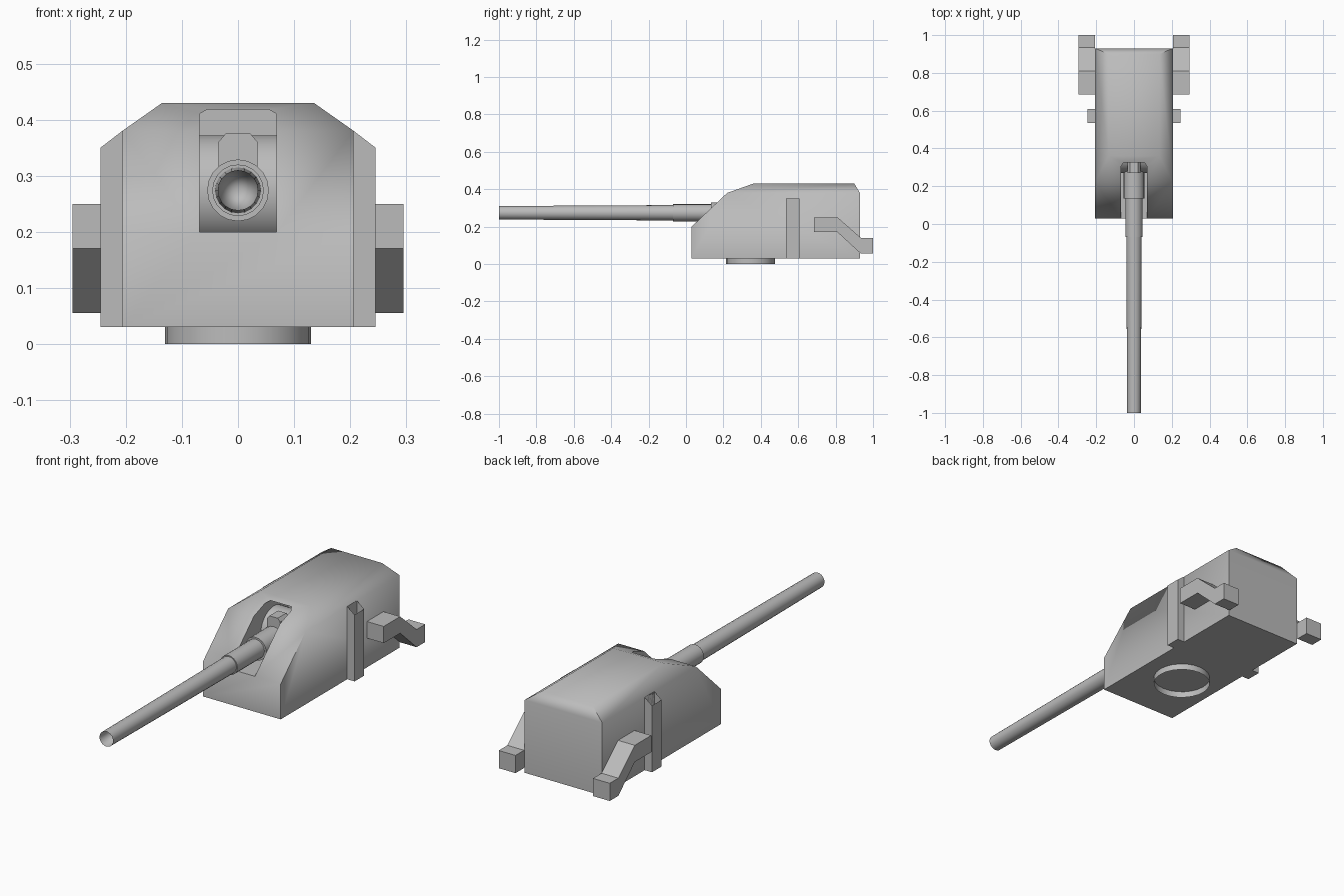
import bpy, bmesh, math
from mathutils import Matrix, Vector

if "Cube" in bpy.data.objects:
    bpy.data.objects.remove(bpy.data.objects["Cube"])

grey = bpy.data.materials.new("plain_grey")
grey.diffuse_color = (0.5, 0.5, 0.5, 1)
grey.use_nodes = True
grey.node_tree.nodes["Principled BSDF"].inputs["Base Color"].default_value = grey.diffuse_color


def finish(bm, name, recalc=True):
    if recalc:
        bmesh.ops.recalc_face_normals(bm, faces=bm.faces)
    me = bpy.data.meshes.new(name)
    bm.to_mesh(me)
    bm.free()
    me.materials.append(grey)
    ob = bpy.data.objects.new(name, me)
    bpy.context.collection.objects.link(ob)
    return ob


def smooth(ob, angle=60):
    bpy.ops.object.select_all(action='DESELECT')
    ob.select_set(True)
    bpy.context.view_layer.objects.active = ob
    bpy.ops.object.shade_smooth_by_angle(angle=math.radians(angle))


def prism(name, pts, a, b, axis, skip=None):
    """Extrude a 2D profile from a to b along x or y; skip leaves one side open."""
    bm = bmesh.new()
    put = (lambda p, t: (t, p[0], p[1])) if axis == 'x' else (lambda p, t: (p[0], t, p[1]))
    v0 = [bm.verts.new(put(p, a)) for p in pts]
    v1 = [bm.verts.new(put(p, b)) for p in pts]
    bm.faces.new(v0)
    bm.faces.new(v1[::-1])
    n = len(pts)
    for i in range(n):
        if i != skip:
            j = (i + 1) % n
            bm.faces.new((v0[i], v1[i], v1[j], v0[j]))
    return finish(bm, name)


def lathe(name, profile, z, steps):
    """Revolve (radius, y) points around the y direction at height z."""
    bm = bmesh.new()
    vs = [bm.verts.new((r, y, z)) for r, y in profile]
    es = [bm.edges.new(e) for e in zip(vs, vs[1:])]
    bmesh.ops.spin(bm, geom=vs + es, cent=(0, 0, z), axis=(0, 1, 0),
                   angle=2 * math.pi, steps=steps)
    bmesh.ops.remove_doubles(bm, verts=bm.verts, dist=1e-5)
    return finish(bm, name)


# Housing: side profile with a narrower raised roof
bm = bmesh.new()
side = [(0.03, 0.03), (0.03, 0.2), (0.22, 0.38), (0.93, 0.38), (0.93, 0.03)]
L = [bm.verts.new((-0.206, y, z)) for y, z in side]
R = [bm.verts.new((0.206, y, z)) for y, z in side]
roof = [bm.verts.new(p) for p in ((-0.135, 0.36, 0.43), (0.135, 0.36, 0.43),
                                  (0.135, 0.9, 0.43), (-0.135, 0.9, 0.43))]
bm.faces.new(L)
bm.faces.new(R[::-1])
for i, j in ((0, 1), (1, 2), (3, 4), (4, 0)):
    bm.faces.new((L[i], R[i], R[j], L[j]))
rim = [L[2], R[2], R[3], L[3]]
for i in range(4):
    j = (i + 1) % 4
    bm.faces.new((rim[i], rim[j], roof[j], roof[i]))
bm.faces.new(roof)
housing = finish(bm, "housing")

# Gun slot cut into the sloped front
slot = [(-0.069, 0.2), (0.069, 0.2), (0.069, 0.41), (0.055, 0.418),
        (-0.055, 0.418), (-0.069, 0.41)]
cutter = prism("slot_cutter", slot, -0.1, 0.48, 'y')
cutter.hide_render = True
mod = housing.modifiers.new("slot", 'BOOLEAN')
mod.operation = 'DIFFERENCE'
mod.solver = 'EXACT'
mod.object = cutter
bpy.context.view_layer.objects.active = housing
bpy.ops.object.modifier_apply(modifier=mod.name)
bpy.data.objects.remove(cutter)
smooth(housing)

# Round pivot behind the barrel
pivot = [(0.37 + 0.1 * math.cos(a), 0.272 + 0.1 * math.sin(a))
         for a in (2 * math.pi * i / 32 for i in range(32))]
smooth(prism("gun_pivot", pivot, -0.069, 0.069, 'x'), 40)

# Block above the breech
block = [(-0.035, 0.28), (0.035, 0.28), (0.035, 0.36), (0.022, 0.375),
         (-0.022, 0.375), (-0.035, 0.36)]
prism("breech_block", block, 0.27, 0.335, 'y')

# Tapered barrel with two sleeves and a hollow muzzle
smooth(lathe("barrel", [(0, -0.75), (0.036, -1), (0.041, -0.07), (0.046, -0.07),
                        (0.046, 0.135), (0.055, 0.135), (0.055, 0.29)], 0.274, 20), 40)

# Open turning ring under the housing
bm = bmesh.new()
bmesh.ops.create_cone(bm, cap_ends=False, segments=24, radius1=0.13, radius2=0.13,
                      depth=0.03, matrix=Matrix.Translation((0, 0.345, 0.015)))
smooth(finish(bm, "turning_ring"), 40)

# Side ribs (open at the top) and rear stepped brackets, on both sides
for s, tag in ((-1, "left"), (1, "right")):
    rib = [(s * 0.206, 0.03), (s * 0.245, 0.03), (s * 0.245, 0.35), (s * 0.206, 0.38)]
    prism(tag + "_rib", rib, 0.535, 0.608, 'y', skip=2)
    bracket = [(0.685, 0.25), (0.81, 0.25), (0.935, 0.14), (1.0, 0.14),
               (1.0, 0.055), (0.935, 0.055), (0.81, 0.17), (0.685, 0.17)]
    prism(tag + "_bracket", bracket, s * 0.206, s * 0.295, 'x')
